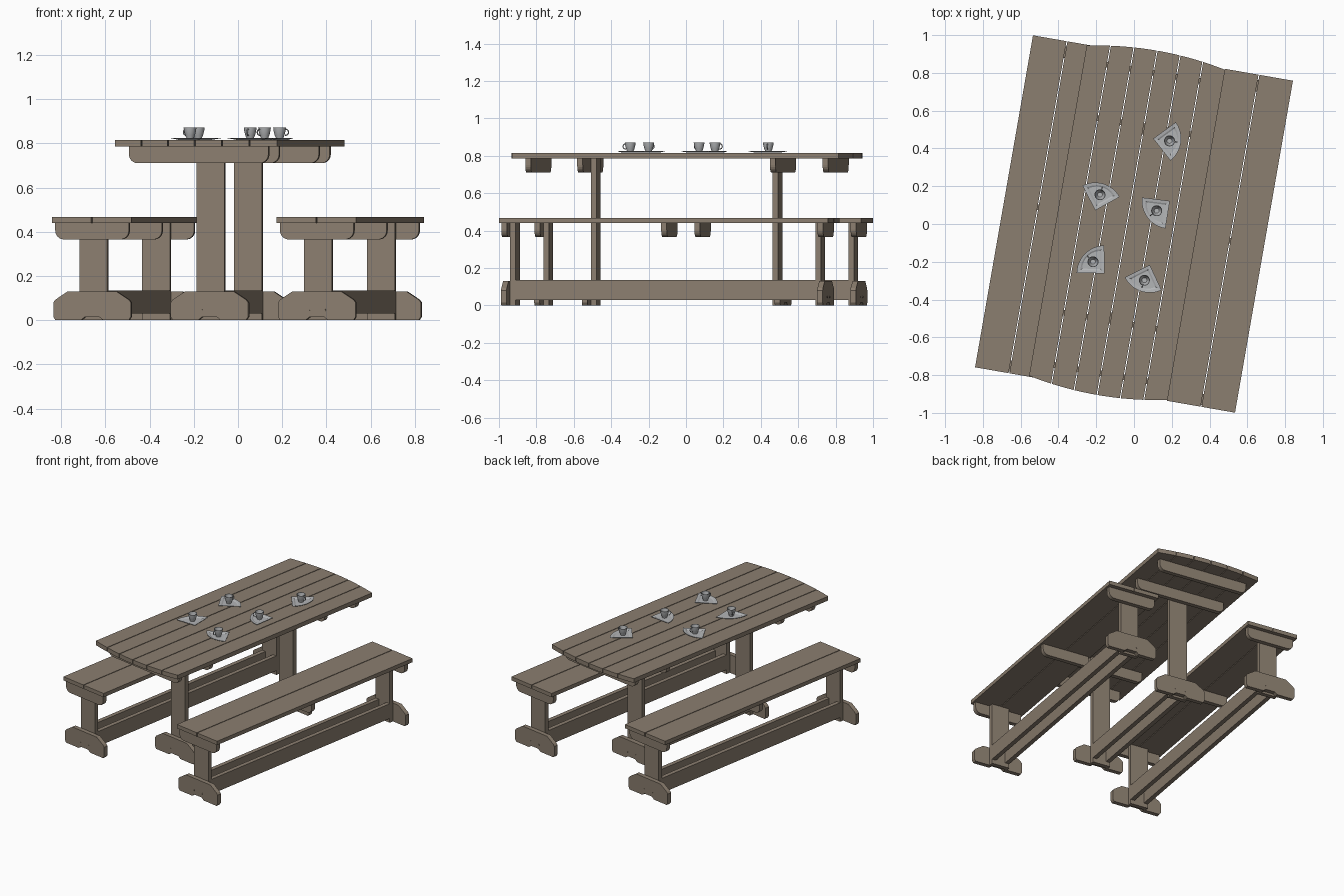
import bpy, bmesh, math
from mathutils import Matrix, Vector

if "Cube" in bpy.data.objects:
    bpy.data.objects.remove(bpy.data.objects["Cube"])

ROT = Matrix.Rotation(math.radians(-9.9), 4, 'Z')   # the whole set is turned
T = 0.03                                             # board thickness
TABLE_X = -0.037


def material(name, rgb):
    m = bpy.data.materials.new(name)
    m.diffuse_color = (*rgb, 1)
    m.use_nodes = True
    m.node_tree.nodes["Principled BSDF"].inputs["Base Color"].default_value = m.diffuse_color
    return m


wood = material("wood", (0.26, 0.21, 0.16))
china = material("china", (0.45, 0.46, 0.47))


def finish(name, bm, mat, matrix, smooth=False):
    bmesh.ops.recalc_face_normals(bm, faces=bm.faces)
    me = bpy.data.meshes.new(name)
    bm.to_mesh(me)
    bm.free()
    me.transform(matrix)
    me.materials.append(mat)
    ob = bpy.data.objects.new(name, me)
    bpy.context.collection.objects.link(ob)
    if smooth:
        bpy.context.view_layer.objects.active = ob
        ob.select_set(True)
        bpy.ops.object.shade_smooth_by_angle(angle=math.radians(35))
        ob.select_set(False)
    return ob


def prism(name, pts, vec):
    """Extrude a flat polygon of 3D points along vec."""
    bm = bmesh.new()
    f = bm.faces.new([bm.verts.new(p) for p in pts])
    r = bmesh.ops.extrude_face_region(bm, geom=[f])
    bmesh.ops.translate(bm, vec=vec, verts=[v for v in r['geom'] if isinstance(v, bmesh.types.BMVert)])
    return finish(name, bm, wood, ROT)


def box(name, x0, x1, y0, y1, z0, z1):
    prism(name, [(x0, y0, z0), (x1, y0, z0), (x1, y1, z0), (x0, y1, z0)], (0, 0, z1 - z0))


def upright(name, half, cx, cy):
    """Board across the set, symmetric half outline given from bottom to top."""
    pts = [(cx + x, cy - T / 2, z) for x, z in half]
    pts += [(cx - x, cy - T / 2, z) for x, z in reversed(half)]
    prism(name, pts, (0, T, 0))


def cross_bar(name, cx, cy, length, z0, z1, r=0.04):
    h = length / 2
    half = [(h - r + r * math.sin(a), z0 + r - r * math.cos(a))
            for a in [i * math.pi / 12 for i in range(7)]]
    upright(name, half + [(h, z1)], cx, cy)


def foot(name, cx, cy, side):
    upright(name, [(0.033, 0.015), (0.052, 0), (0.168, 0), (0.178, 0.015), (0.178, 0.08),
                   (0.168, 0.093), (0.112, 0.13)], cx, cy)
    # screw heads
    for dx in (-0.037, 0.037):
        bm = bmesh.new()
        bmesh.ops.create_cone(bm, cap_ends=True, segments=10, radius1=0.005, radius2=0.005, depth=0.004)
        m = Matrix.Translation((cx + dx, cy + side * T / 2, 0.045)) @ Matrix.Rotation(math.pi / 2, 4, 'X')
        finish("foot_screw", bm, wood, ROT @ m)


def trestle(name, cx, y_near, y_far, top, bar_len):
    for side, y, tag in ((-1, y_near, "front"), (1, y_far, "back")):
        box(f"{name}_{tag}_leg", cx - 0.064, cx + 0.064, y - T / 2, y + T / 2, 0, top)
        foot(f"{name}_{tag}_foot", cx, y + side * T, side)
        cross_bar(f"{name}_{tag}_bar", cx, y + side * T, bar_len, top - 0.075, top)
    # paired stretchers between the legs
    for dx in (-0.049, 0.049):
        box(f"{name}_stretcher", cx + dx - 0.015, cx + dx + 0.015,
            y_near + T / 2, y_far - T / 2, 0.03, 0.135)


# table top: six planks with bowed ends
HALF, GAP = 0.372, 0.005


def end_y(x):
    return 0.887 + 0.038 * (1 - (x / HALF) ** 2)


w = 2 * HALF / 6
for i in range(6):
    x0 = -HALF + i * w + (GAP / 2 if i else 0)
    x1 = -HALF + (i + 1) * w - (GAP / 2 if i < 5 else 0)
    xs = [x0 + (x1 - x0) * k / 4 for k in range(5)]
    pts = [(TABLE_X + x, -end_y(x), 0.785) for x in xs]
    pts += [(TABLE_X + x, end_y(x), 0.785) for x in reversed(xs)]
    prism("table_plank", pts, (0, 0, T))
trestle("table", TABLE_X, -0.496, 0.490, 0.785, 0.64)
for y in (-0.808, 0.806):
    cross_bar("table_end_bar", TABLE_X, y, 0.64, 0.71, 0.785)

# two benches
for s in (-1, 1):
    cx = s * 0.516
    for k in (-1, 1):
        a, b = cx + k * 0.0025, cx + k * 0.1825
        box("bench_plank", min(a, b), max(a, b), -0.892, 0.892, 0.44, 0.467)
    trestle("bench", cx, -0.838, 0.818, 0.44, 0.338)
    cross_bar("bench_middle_bar", cx, 0, 0.338, 0.365, 0.44)


# cups and fan-shaped saucers
def lathe(profile, n=24):
    bm = bmesh.new()
    vs = [bm.verts.new((r, 0, z)) for r, z in profile]
    es = [bm.edges.new(p) for p in zip(vs, vs[1:])]
    bmesh.ops.spin(bm, geom=vs + es, axis=(0, 0, 1), cent=(0, 0, 0), steps=n, angle=2 * math.pi)
    bmesh.ops.remove_doubles(bm, verts=bm.verts, dist=1e-5)
    return bm


def sector(scale, z):
    """Quarter fan around the cup: apex at -x, arc at +x."""
    c = 0.005
    pts = [(-0.087, 0)]
    pts += [(-0.087 + 0.148 * math.cos(a), 0.148 * math.sin(a))
            for a in [math.radians(-44 + 88 * i / 12) for i in range(13)]]
    return [Vector((c + (x - c) * scale, y * scale, z)) for x, y in pts]


def saucer(matrix):
    bm = bmesh.new()
    rings = [[bm.verts.new(p) for p in sector(s, z)] for s, z in
             ((0.6, 0.0), (1.0, 0.007), (1.0, 0.009), (0.76, 0.007), (0.64, 0.003))]
    for a, b in zip(rings, rings[1:]):
        for i in range(len(a)):
            j = (i + 1) % len(a)
            bm.faces.new((a[i], a[j], b[j], b[i]))
    bm.faces.new(rings[0])
    bm.faces.new(rings[-1])
    finish("saucer", bm, china, matrix)


def handle(matrix):
    bm = bmesh.new()
    rings = []
    for i in range(9):
        a = math.radians(-100 + 200 * i / 8)
        ring = []
        for k in range(6):
            b = k * math.pi / 3
            r = 0.014 + 0.0028 * math.cos(b)
            ring.append(bm.verts.new((0.027 + r * math.cos(a), 0.0035 * math.sin(b), 0.034 + r * math.sin(a))))
        rings.append(ring)
    for a, b in zip(rings, rings[1:]):
        for k in range(6):
            bm.faces.new((a[k], a[k - 1], b[k - 1], b[k]))
    bm.faces.new(rings[0])
    bm.faces.new(rings[-1])
    finish("cup_handle", bm, china, matrix, True)


CUP = [(0, 0.003), (0.016, 0.003), (0.017, 0.009), (0.022, 0.02), (0.027, 0.04), (0.029, 0.055),
       (0.027, 0.055), (0.024, 0.038), (0.019, 0.019), (0.013, 0.011), (0, 0.011)]
for x, y, deg in ((-0.18, 0.155, 73), (0.188, 0.44, -8), (0.12, 0.07, 217),
                  (-0.217, -0.20, 135), (0.055, -0.298, 251)):
    m = Matrix.Translation((x, y, 0.816)) @ Matrix.Rotation(math.radians(deg), 4, 'Z')
    saucer(m)
    finish("cup", lathe(CUP), china, m, True)
    handle(m)
